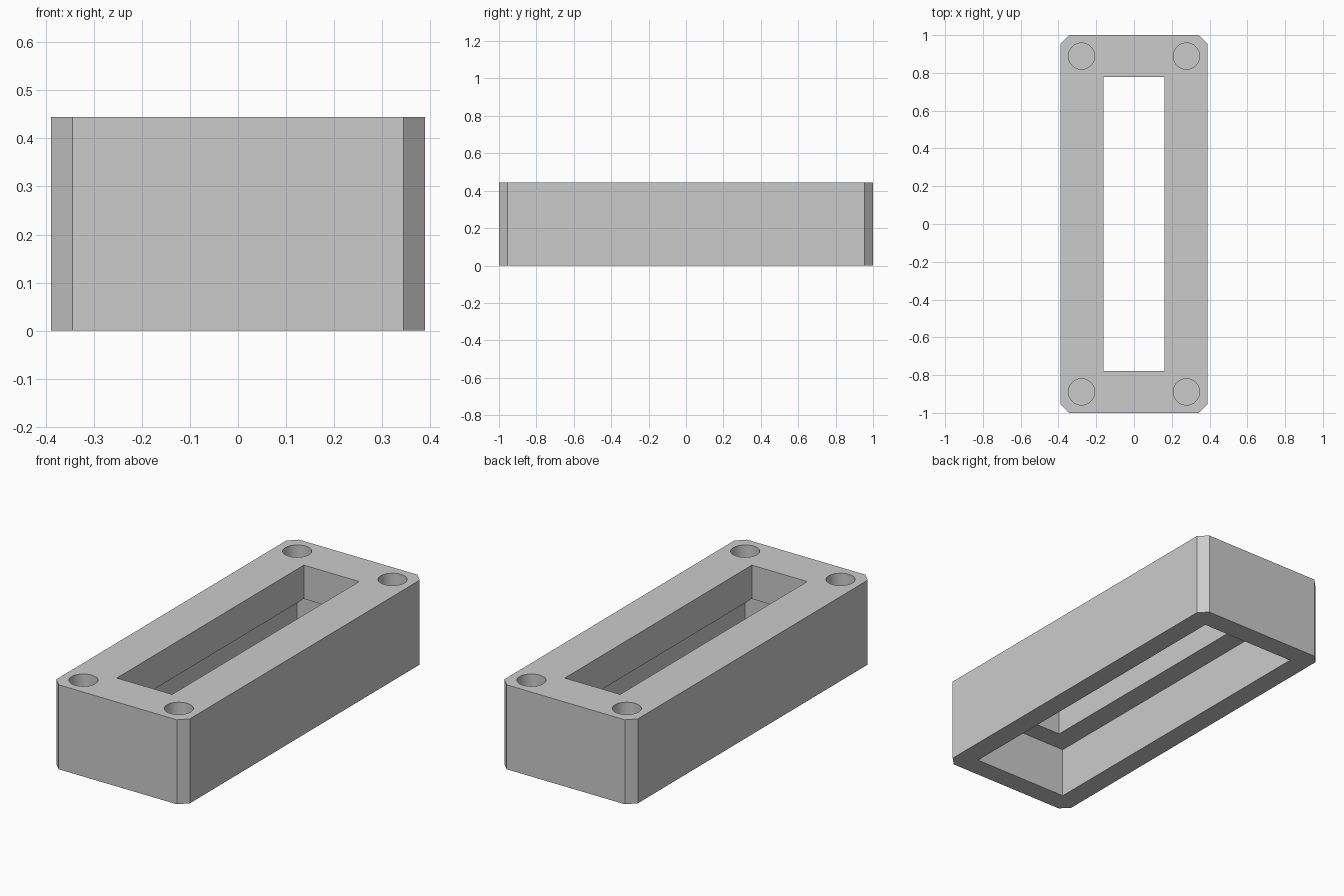
import bpy, bmesh, math

if "Cube" in bpy.data.objects:
    bpy.data.objects.remove(bpy.data.objects["Cube"], do_unlink=True)

U = 1 / 18                      # design unit
HALF_X, HALF_Y, HEIGHT = 7 * U, 18 * U, 8 * U
CHAMFER = 0.8 * U
CAVITY_TOP = 4.8 * U
HOLE_DEPTH = 2.2 * U

grey = bpy.data.materials.new("plain grey")
grey.use_nodes = True
colour = (0.6, 0.6, 0.6, 1)
grey.diffuse_color = colour
grey.node_tree.nodes["Principled BSDF"].inputs["Base Color"].default_value = colour


def prism(name, outline, z0, z1):
    """Extrude a flat outline from z0 up to z1."""
    bm = bmesh.new()
    face = bm.faces.new([bm.verts.new((x, y, z0)) for x, y in outline])
    ext = bmesh.ops.extrude_face_region(bm, geom=[face])
    top = [v for v in ext["geom"] if isinstance(v, bmesh.types.BMVert)]
    bmesh.ops.translate(bm, verts=top, vec=(0, 0, z1 - z0))
    bmesh.ops.recalc_face_normals(bm, faces=bm.faces)
    mesh = bpy.data.meshes.new(name)
    bm.to_mesh(mesh)
    bm.free()
    mesh.materials.append(grey)
    obj = bpy.data.objects.new(name, mesh)
    bpy.context.collection.objects.link(obj)
    return obj


def rectangle(hx, hy):
    return [(-hx, -hy), (hx, -hy), (hx, hy), (-hx, hy)]


def circle(cx, cy, r, n=48):
    return [(cx + r * math.cos(math.tau * i / n), cy + r * math.sin(math.tau * i / n))
            for i in range(n)]


def cut(target, cutter):
    """Subtract a cutter, then discard it."""
    cutter.hide_render = True
    mod = target.modifiers.new("cut", 'BOOLEAN')
    mod.operation = 'DIFFERENCE'
    mod.solver = 'EXACT'
    mod.object = cutter
    bpy.context.view_layer.objects.active = target
    bpy.ops.object.modifier_apply(modifier=mod.name)
    bpy.data.objects.remove(cutter, do_unlink=True)


# Block with chamfered vertical corners
a, b, c = HALF_X, HALF_Y, CHAMFER
outline = [(c - a, -b), (a - c, -b), (a, c - b), (a, b - c),
           (a - c, b), (c - a, b), (-a, b - c), (-a, c - b)]
housing = prism("housing", outline, 0, HEIGHT)

# Wide cavity from below, narrow window through the top
cut(housing, prism("cavity_cutter", rectangle(5 * U, 16 * U), -U, CAVITY_TOP))
cut(housing, prism("window_cutter", rectangle(2.9 * U, 14 * U), U, HEIGHT + U))

# Blind corner holes
for sx in (-1, 1):
    for sy in (-1, 1):
        ring = circle(sx * 5 * U, sy * 16 * U, 1.25 * U)
        cut(housing, prism("hole_cutter", ring, HEIGHT - HOLE_DEPTH, HEIGHT + U))

bpy.ops.object.select_all(action='DESELECT')
housing.select_set(True)
bpy.context.view_layer.objects.active = housing
bpy.ops.object.shade_smooth_by_angle(angle=math.radians(30))
